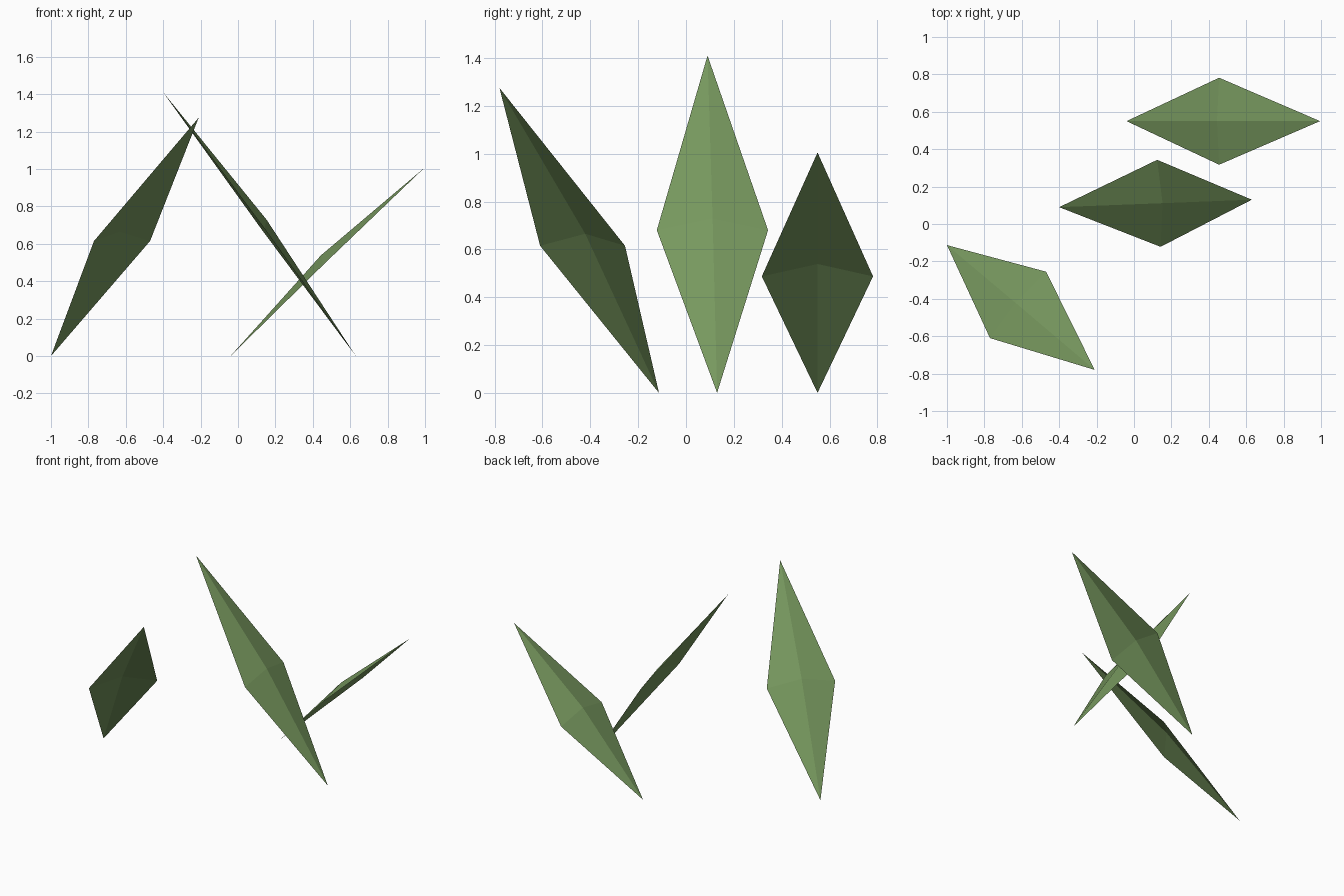
import bpy
import bmesh
from mathutils import Vector

if "Cube" in bpy.data.objects:
    bpy.data.objects.remove(bpy.data.objects["Cube"])

green = bpy.data.materials.new("leaf_green")
green.diffuse_color = (0.185, 0.315, 0.113, 1)
green.use_nodes = True
green.node_tree.nodes["Principled BSDF"].inputs["Base Color"].default_value = green.diffuse_color


def make_leaf(name, base, tip, side_a, side_b):
    """Four-sided leaf blade: a thin sheet with a slightly raised middle."""
    base, tip, side_a, side_b = map(Vector, (base, tip, side_a, side_b))
    along = (tip - base).normalized()
    normal = along.cross(side_b - side_a).normalized()
    if normal.z < 0:
        normal.negate()
    middle = (side_a + side_b) / 2 + normal * 0.045 + along * 0.028

    bm = bmesh.new()
    rim = [bm.verts.new(p) for p in (base, side_a, tip, side_b)]
    centre = bm.verts.new(middle)
    for i in range(4):
        face = bm.faces.new((rim[i], rim[(i + 1) % 4], centre))
        face.normal_update()
        if face.normal.dot(normal) < 0:
            face.normal_flip()
    mesh = bpy.data.meshes.new(name)
    bm.to_mesh(mesh)
    bm.free()
    mesh.materials.append(green)
    bpy.context.collection.objects.link(bpy.data.objects.new(name, mesh))


# Three leaves leaning in different directions
make_leaf("back_leaf", (-0.04, 0.55, 0), (0.995, 0.55, 1.005),
          (0.455, 0.317, 0.487), (0.455, 0.782, 0.487))
make_leaf("middle_leaf", (0.63, 0.13, 0), (-0.40, 0.09, 1.41),
          (0.142, -0.122, 0.68), (0.124, 0.343, 0.68))
make_leaf("front_leaf", (-1.0, -0.113, 0), (-0.21, -0.78, 1.275),
          (-0.77, -0.61, 0.615), (-0.47, -0.255, 0.615))
